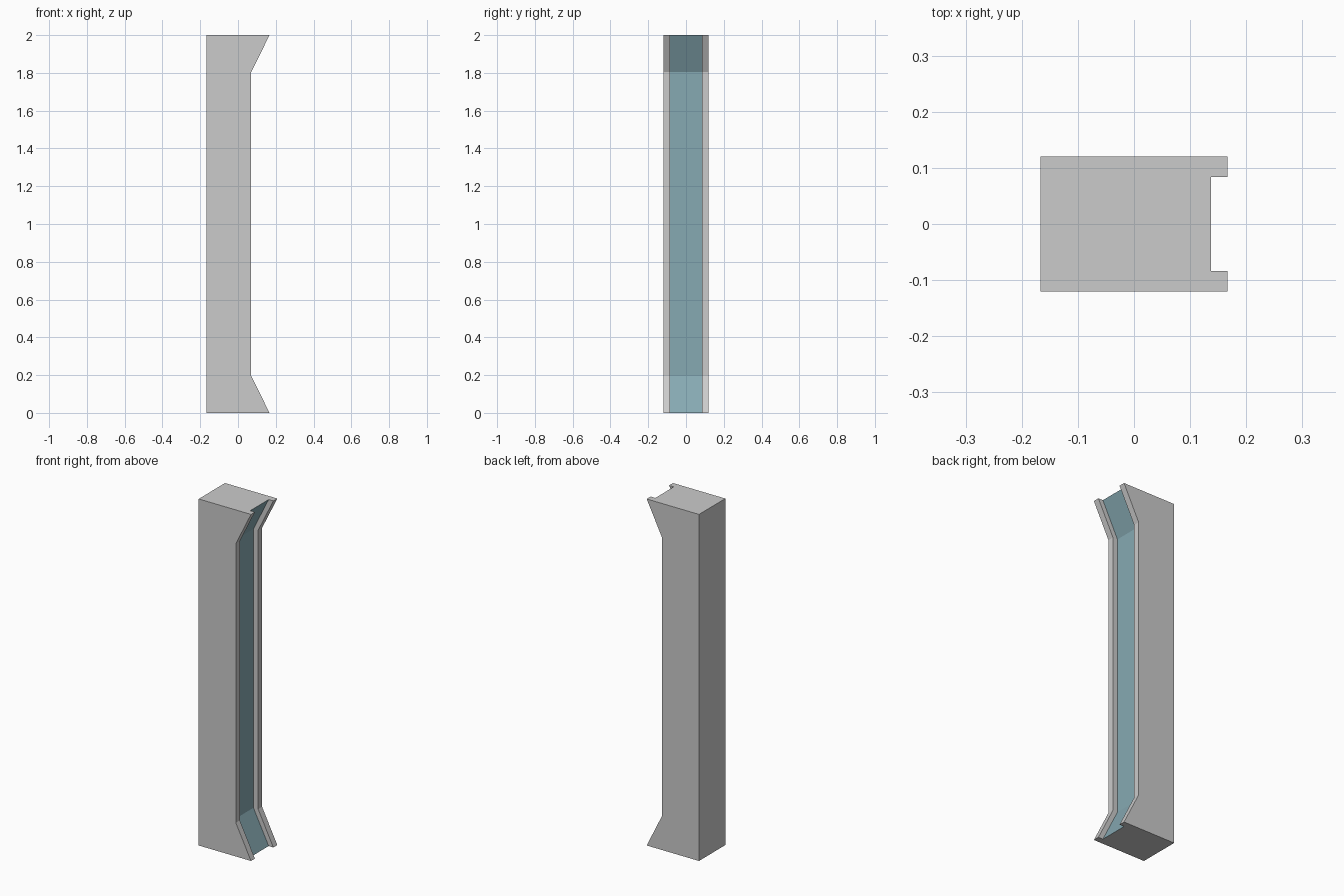
import bpy, bmesh

if "Cube" in bpy.data.objects:
    bpy.data.objects.remove(bpy.data.objects["Cube"])


def material(name, rgb):
    m = bpy.data.materials.new(name)
    m.diffuse_color = (*rgb, 1)
    m.use_nodes = True
    m.node_tree.nodes["Principled BSDF"].inputs["Base Color"].default_value = m.diffuse_color
    return m


BACK, HALF, GROOVE, DEPTH = -0.167, 0.12, 0.084, 0.03
# height and front position: flared foot, straight shaft, flared head
LEVELS = [(0, 0.167), (0.195, 0.07), (1.805, 0.07), (2, 0.167)]


def section(bm, z, front):
    """Channel-shaped cross-section, counter-clockwise from above."""
    pts = [(BACK, -HALF), (front, -HALF), (front, -GROOVE), (front - DEPTH, -GROOVE),
           (front - DEPTH, GROOVE), (front, GROOVE), (front, HALF), (BACK, HALF)]
    return [bm.verts.new((x, y, z)) for x, y in pts]


# Pillar: loft the sections upward, the groove floor gets the blue colour
bm = bmesh.new()
rings = [section(bm, z, f) for z, f in LEVELS]
for low, high in zip(rings, rings[1:]):
    for i in range(8):
        j = (i + 1) % 8
        face = bm.faces.new((low[i], low[j], high[j], high[i]))
        face.material_index = 1 if i == 3 else 0
bm.faces.new(rings[0][::-1])
bm.faces.new(rings[-1])
bm.normal_update()

mesh = bpy.data.meshes.new("wall_pillar")
bm.to_mesh(mesh)
bm.free()
mesh.materials.append(material("light grey", (0.6, 0.6, 0.6)))
mesh.materials.append(material("muted teal", (0.24, 0.40, 0.45)))
pillar = bpy.data.objects.new("wall_pillar", mesh)
bpy.context.collection.objects.link(pillar)
